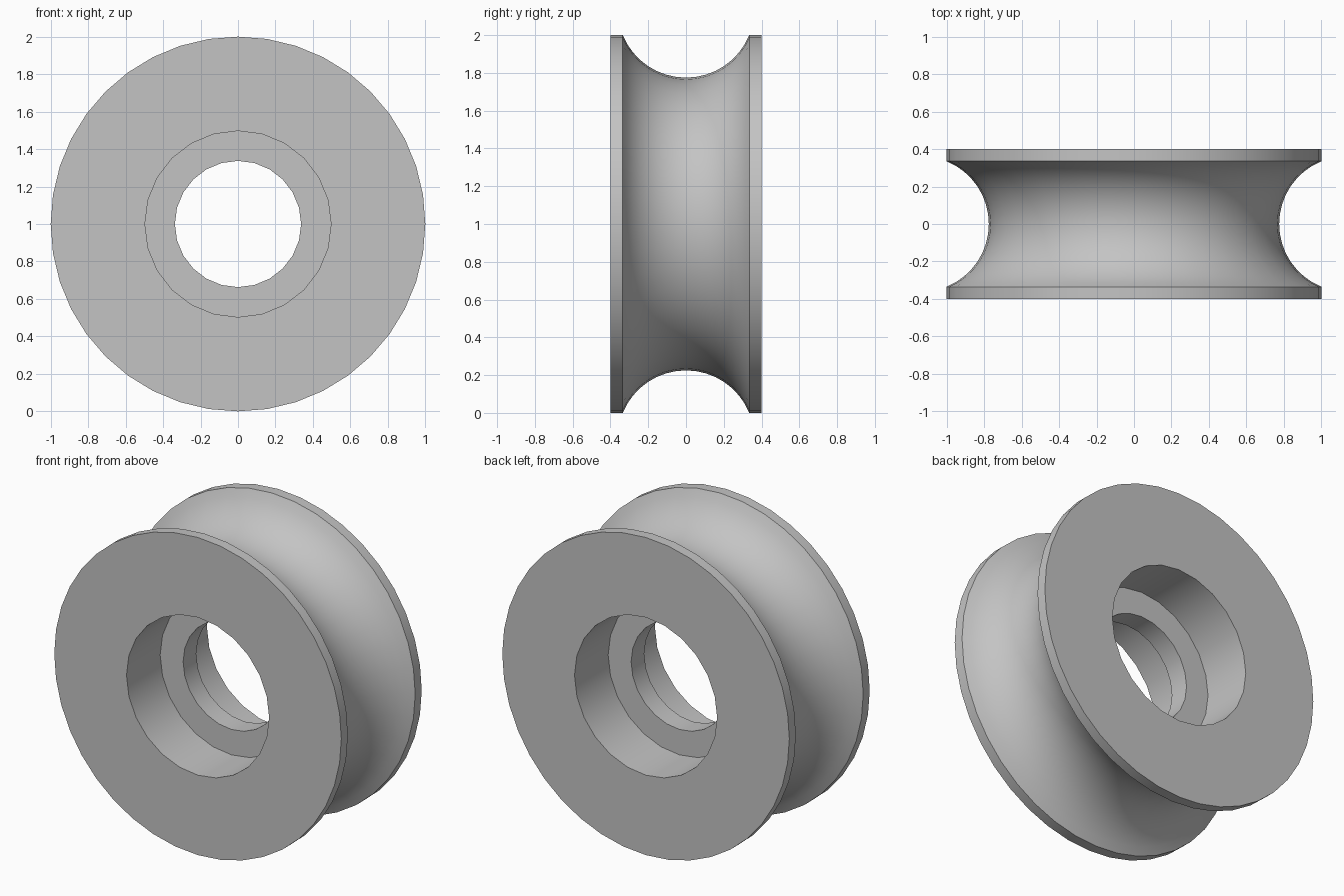
import bpy, bmesh, math

default = bpy.data.objects.get("Cube")
if default:
    bpy.data.objects.remove(default, do_unlink=True)

# Main dimensions
OUTER_R, HALF_W, RIM_Y = 1.0, 0.4, 0.335
GROOVE_R, GROOVE_STEPS = 0.775, 16
POCKET_R, BORE_R, WEB_Y = 0.497, 0.337, 0.065
OUTER_SIDES, BORE_SIDES = 40, 24

grey = bpy.data.materials.new("light grey")
grey.use_nodes = True
colour = (0.55, 0.55, 0.55, 1)
grey.diffuse_color = colour
grey.node_tree.nodes["Principled BSDF"].inputs["Base Color"].default_value = colour

bm = bmesh.new()


def ring(radius, y, sides):
    """Closed loop of vertices around the wheel axle."""
    angles = [math.tau * i / sides for i in range(sides)]
    return [bm.verts.new((radius * math.sin(a), y, 1 + radius * math.cos(a)))
            for a in angles]


def lathe(profile, sides):
    """Sweep (radius, y) points around the axle and return the rings."""
    rings = [ring(r, y, sides) for r, y in profile]
    for a, b in zip(rings, rings[1:]):
        for i in range(sides):
            j = (i + 1) % sides
            bm.faces.new((a[i], a[j], b[j], b[i]))
    return rings


def flat_side(outer, inner):
    """Fill the flat annulus between two coplanar loops."""
    edges = [bm.edges.get((loop[i - 1], loop[i]))
             for loop in (outer, inner) for i in range(len(loop))]
    bmesh.ops.triangle_fill(bm, edges=edges, use_beauty=True)


# Rims and circular rope groove
depth = OUTER_R - GROOVE_R
arc_r = (RIM_Y ** 2 + depth ** 2) / (2 * depth)
half_angle = math.asin(RIM_Y / arc_r)
groove = []
for i in range(GROOVE_STEPS + 1):
    a = half_angle * (2 * i / GROOVE_STEPS - 1)
    groove.append((GROOVE_R + arc_r * (1 - math.cos(a)), arc_r * math.sin(a)))
outside = lathe([(OUTER_R, -HALF_W)] + groove + [(OUTER_R, HALF_W)], OUTER_SIDES)

# Bearing pockets on both sides of the central web
inside = lathe([(POCKET_R, -HALF_W), (POCKET_R, -WEB_Y), (BORE_R, -WEB_Y),
                (BORE_R, WEB_Y), (POCKET_R, WEB_Y), (POCKET_R, HALF_W)], BORE_SIDES)

# Side faces
flat_side(outside[0], inside[0])
flat_side(outside[-1], inside[-1])
bmesh.ops.recalc_face_normals(bm, faces=bm.faces[:])

mesh = bpy.data.meshes.new("grooved_wheel")
bm.to_mesh(mesh)
bm.free()
mesh.materials.append(grey)
wheel = bpy.data.objects.new("grooved_wheel", mesh)
bpy.context.collection.objects.link(wheel)

# Smooth curved walls, crisp corners
bpy.ops.object.select_all(action="DESELECT")
wheel.select_set(True)
bpy.context.view_layer.objects.active = wheel
bpy.ops.object.shade_smooth_by_angle(angle=math.radians(30))
